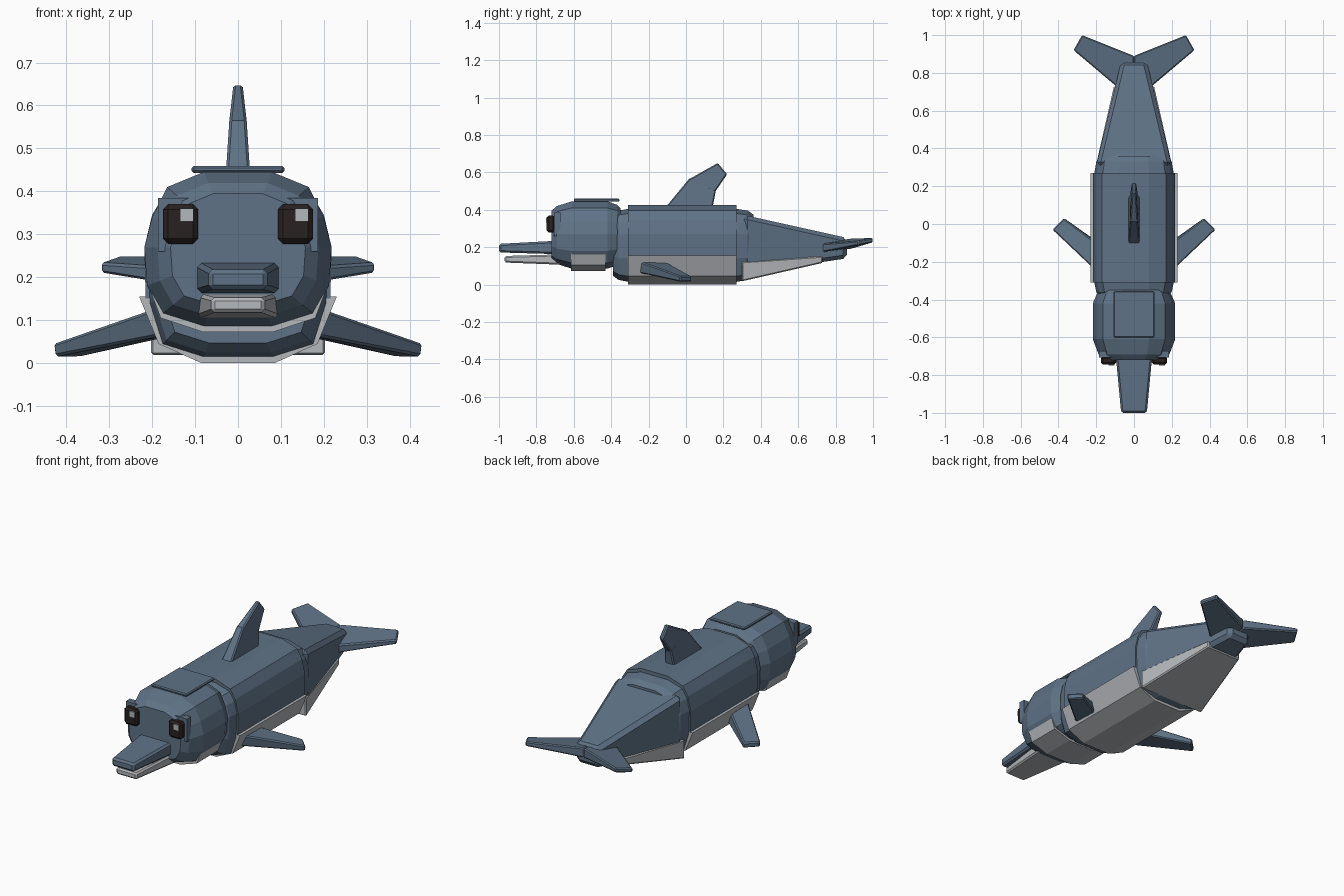
import bpy, bmesh
from mathutils import Vector

if "Cube" in bpy.data.objects:
    bpy.data.objects.remove(bpy.data.objects["Cube"], do_unlink=True)


def material(name, rgb):
    m = bpy.data.materials.new(name)
    m.use_nodes = True
    m.diffuse_color = (*rgb, 1)
    m.node_tree.nodes["Principled BSDF"].inputs["Base Color"].default_value = (*rgb, 1)
    return m


BLUE = material("slate blue", (0.115, 0.17, 0.24))
PALE = material("pale grey", (0.46, 0.48, 0.5))
DARK = material("dark brown", (0.022, 0.015, 0.015))


def loft(name, rings, mat, bevel=0):
    """Closed solid through rings of equal point count."""
    bm = bmesh.new()
    rows = [[bm.verts.new(p) for p in ring] for ring in rings]
    n = len(rows[0])
    for a, b in zip(rows, rows[1:]):
        for i in range(n):
            j = (i + 1) % n
            bm.faces.new((a[i], a[j], b[j], b[i]))
    bm.faces.new(rows[0])
    bm.faces.new(rows[-1])
    bmesh.ops.recalc_face_normals(bm, faces=bm.faces)
    me = bpy.data.meshes.new(name)
    bm.to_mesh(me)
    bm.free()
    me.materials.append(mat)
    ob = bpy.data.objects.new(name, me)
    bpy.context.collection.objects.link(ob)
    if bevel:
        mod = ob.modifiers.new("bevel", "BEVEL")
        mod.width = bevel
        mod.segments = 1
    return ob


def rect(y, w, z0, z1):
    return [(-w, y, z0), (w, y, z0), (w, y, z1), (-w, y, z1)]


def block(name, x0, x1, y0, y1, z0, z1, mat, bevel=0):
    ring = lambda y: [(x0, y, z0), (x1, y, z0), (x1, y, z1), (x0, y, z1)]
    return loft(name, [ring(y0), ring(y1)], mat, bevel)


def mirrored(half):
    return half + [(-x, z) for x, z in reversed(half)]


def barrel(name, half, mid, stations, mat):
    """Faceted barrel: mirrored half profile scaled at each (y, scale)."""
    full = mirrored(half)
    loft(name, [[(x * s, y, mid + (z - mid) * s) for x, z in full]
                for y, s in stations], mat)


def band(name, outer, inner, y0, y1, mat):
    """Open curved plate between two mirrored half profiles."""
    full = mirrored(outer) + mirrored(inner)[::-1]
    loft(name, [[(x, y, z) for x, z in full] for y in (y0, y1)], mat)


def fin(name, root, tip, offset_root, offset_tip, bevel=0.006):
    """Flat fin from a root edge to a tip edge, with thickness vectors."""
    def ring(edge, off):
        a, b, o = Vector(edge[0]), Vector(edge[1]), Vector(off)
        return [a - o, b - o, b + o, a + o]
    loft(name, [ring(root, offset_root), ring(tip, offset_tip)], BLUE, bevel)


# Body with its upper shell and belly plate
barrel("body", [(.08, .015), (.175, .045), (.205, .14), (.21, .27),
                (.195, .335), (.165, .38), (.08, .405)], .215,
       [(-.39, .84), (-.36, .95), (-.31, 1), (.27, 1), (.33, .95), (.36, .84)], BLUE)
band("back_shell", [(.215, .15), (.218, .27), (.2, .345), (.17, .395), (.08, .425)],
     [(.2, .15), (.2, .27), (.185, .33), (.16, .37), (.08, .39)], -.31, .27, BLUE)
band("belly_plate", [(.23, .155), (.185, .045), (.085, 0)],
     [(.205, .155), (.17, .06), (.08, .02)], -.31, .27, PALE)

# Head with crown and chin plates
barrel("head", [(.08, .085), (.175, .115), (.212, .18), (.218, .27),
                (.2, .34), (.165, .41), (.08, .445)], .265,
       [(-.72, .72), (-.69, .86), (-.61, 1), (-.42, 1), (-.37, .9), (-.35, .8)], BLUE)
block("crown_plate", -.108, .108, -.6, -.355, .443, .459, BLUE, .005)
band("chin_plate", [(.212, .19), (.18, .105), (.08, .072)],
     [(.195, .19), (.165, .12), (.08, .088)], -.615, -.43, PALE)

# Beak
loft("upper_beak", [rect(-1, .068, .172, .218), rect(-.66, .1, .162, .236)], BLUE, .01)
loft("lower_beak", [rect(-.97, .062, .118, .153), rect(-.66, .094, .106, .162)], PALE, .008)

# Eyes
for side, label in ((1, "left"), (-1, "right")):
    c = side * .134
    block(label + "_eye_socket", c - .052, c + .052, -.707, -.672, .26, .385, BLUE)
    block(label + "_eye", c - .041, c + .041, -.745, -.7, .278, .37, DARK, .012)
    block(label + "_eye_glint", c - .001, c + .03, -.749, -.743, .33, .36, PALE)

# Tail
loft("tail", [rect(.31, .2, .06, .372), rect(.86, .068, .14, .25)], BLUE, .02)
loft("tail_belly", [rect(.3, .204, .018, .122), rect(.73, .106, .116, .152)], PALE, .006)

# Dorsal fin in two segments
fin("dorsal_base", [(0, -.12, .4), (0, .14, .4)], [(0, .02, .57), (0, .16, .505)],
    (.031, 0, 0), (.02, 0, 0))
fin("dorsal_tip", [(0, .01, .56), (0, .155, .495)], [(0, .17, .65), (0, .22, .59)],
    (.021, 0, 0), (.011, 0, 0))

# Side flippers and tail flukes
for s, label in ((1, "left"), (-1, "right")):
    fin(label + "_flipper", [(s * .15, -.29, .105), (s * .15, -.13, .1)],
        [(s * .43, -.03, .03), (s * .37, .03, .03)],
        (s * .008, 0, .034), (s * .002, 0, .015))
    fin(label + "_fluke", [(s * .0, .65, .185), (s * .0, .89, .22)],
        [(s * .32, .92, .222), (s * .275, 1, .238)],
        (0, 0, .027), (0, 0, .012))
